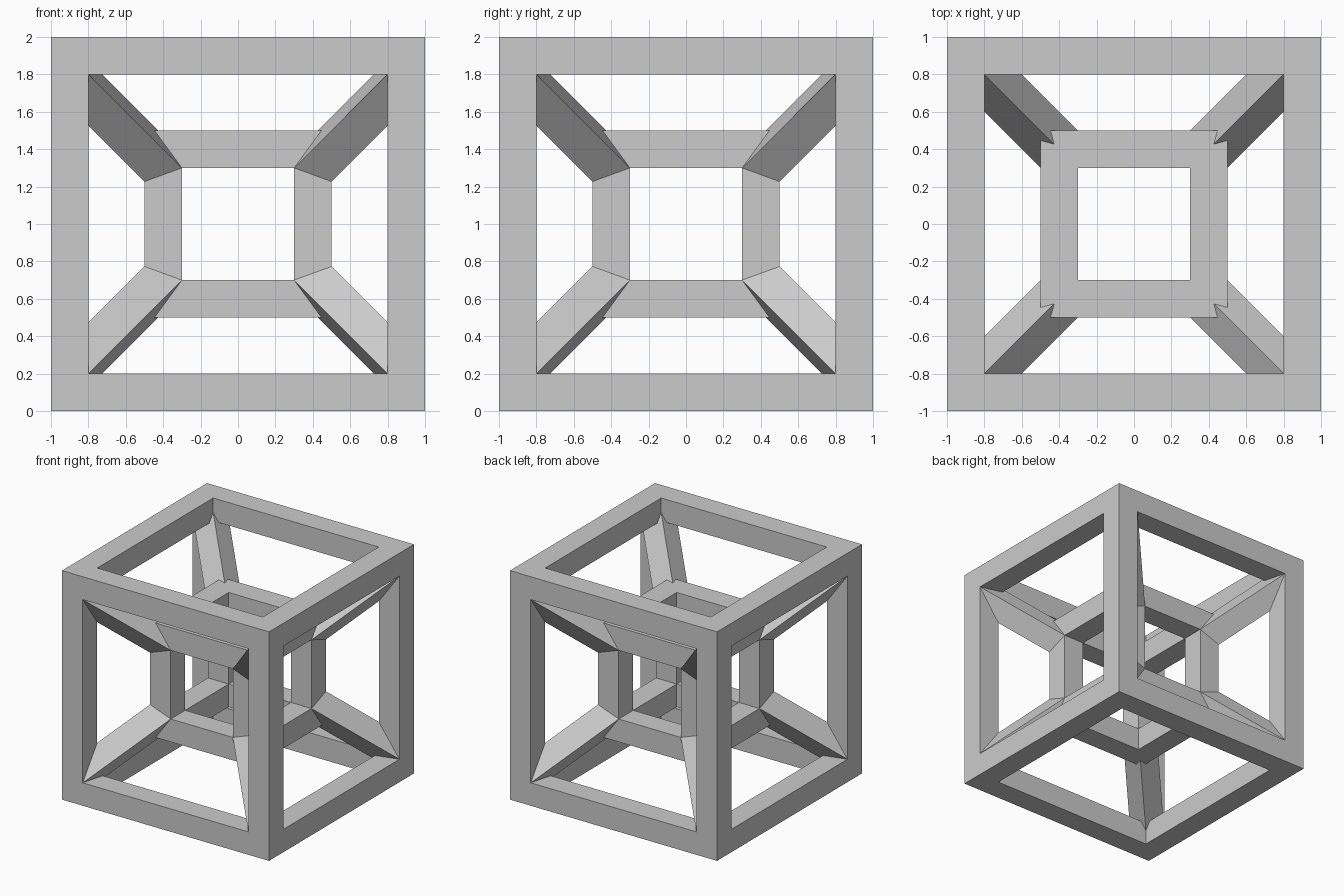
import bpy, bmesh
from itertools import product
from mathutils import Vector

if "Cube" in bpy.data.objects:
    bpy.data.objects.remove(bpy.data.objects["Cube"])

CENTRE = Vector((0, 0, 1))


def finish(bm, name):
    bmesh.ops.remove_doubles(bm, verts=bm.verts, dist=1e-5)
    bmesh.ops.recalc_face_normals(bm, faces=bm.faces)
    mesh = bpy.data.meshes.new(name)
    bm.to_mesh(mesh)
    bm.free()
    obj = bpy.data.objects.new(name, mesh)
    obj.location = CENTRE
    bpy.context.collection.objects.link(obj)
    return obj


def cube_frame(name, half, bar):
    """Open cube frame: 3x3x3 cells, keeping only corner and edge cells."""
    g = [-half, bar - half, half - bar, half]

    def solid(c):
        return all(0 <= i <= 2 for i in c) and sum(i != 1 for i in c) >= 2

    bm = bmesh.new()
    for cell in product(range(3), repeat=3):
        if not solid(cell):
            continue
        for axis, side in product(range(3), (0, 1)):
            near = list(cell)
            near[axis] += 2 * side - 1
            if solid(near):
                continue
            corners = []
            for a, b in ((0, 0), (1, 0), (1, 1), (0, 1)):
                idx = list(cell)
                idx[axis] += side
                idx[(axis + 1) % 3] += a
                idx[(axis + 2) % 3] += b
                corners.append(bm.verts.new([g[i] for i in idx]))
            # keep outward winding on both sides
            bm.faces.new(corners if side else corners[::-1])
    return finish(bm, name)


def strut(name, signs, side):
    """Square bar set on edge, running along the cube diagonal."""
    r = side / 2 ** 0.5
    u = Vector((1, -1, 0)).normalized() * r
    v = Vector((1, 1, -2)).normalized() * r
    bm = bmesh.new()
    rings = []
    for c in (Vector((.4, .4, .3)), Vector((.9, .9, .8))):
        rings.append([bm.verts.new((c + d) * Vector(signs))
                      for d in (u, v, -u, -v)])
    a, b = rings
    bm.faces.new(a)
    bm.faces.new(b[::-1])
    for i in range(4):
        j = (i + 1) % 4
        bm.faces.new((a[i], b[i], b[j], a[j]))
    return finish(bm, name)


# Outer and inner cube frames
cube_frame("outer_frame", 1.0, 0.2)
cube_frame("inner_frame", 0.5, 0.2)

# Eight diagonal struts joining matching corners
for sx, sy, sz in product((-1, 1), repeat=3):
    name = "strut_%s_%s_%s" % ("top" if sz > 0 else "bottom",
                               "back" if sy > 0 else "front",
                               "right" if sx > 0 else "left")
    strut(name, (sx, sy, sz), 0.2)
